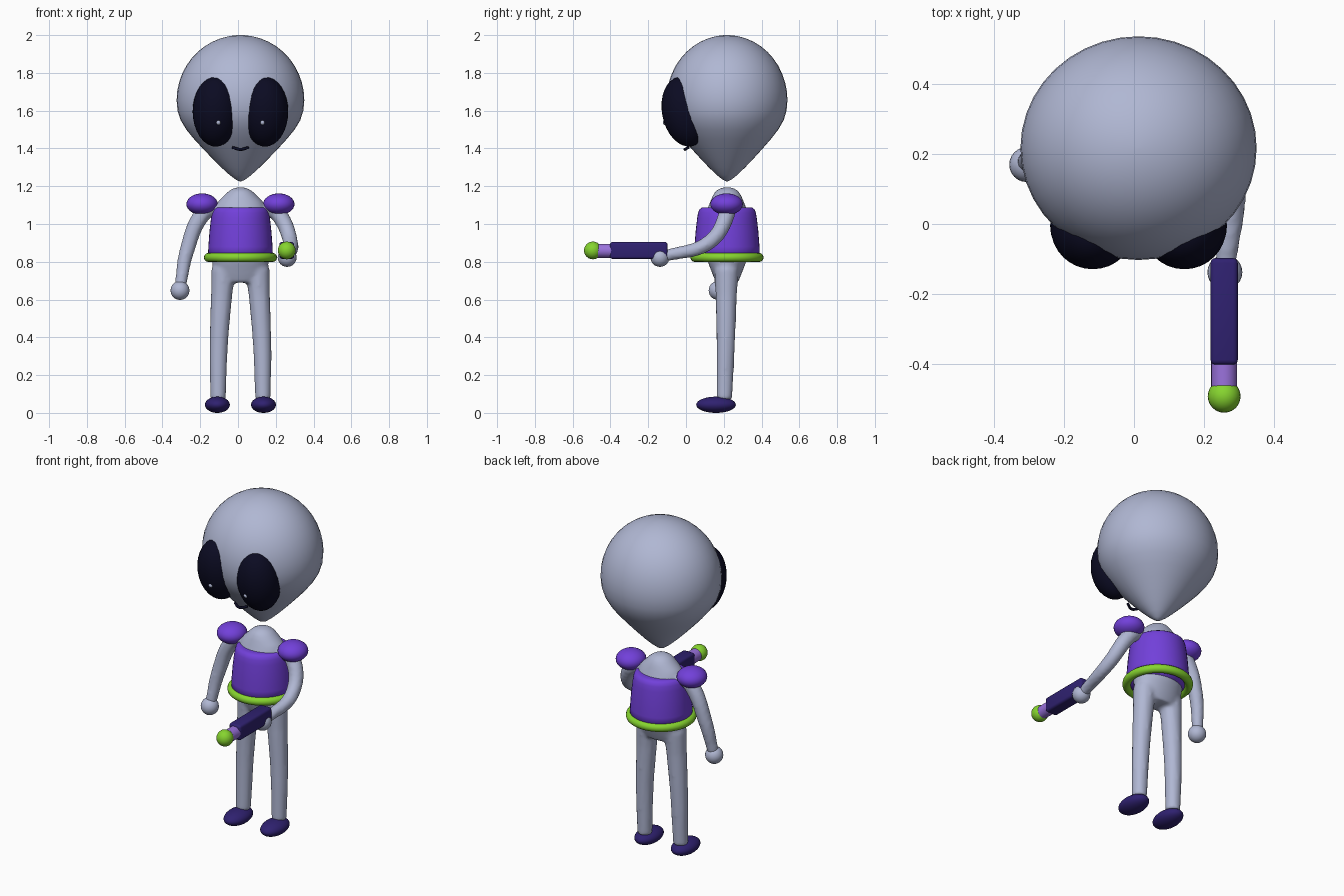
import bpy, bmesh, math
from mathutils import Matrix, Vector

if "Cube" in bpy.data.objects:
    bpy.data.objects.remove(bpy.data.objects["Cube"])

CX, CY = 0.013, 0.217          # body axis


def material(name, hex_code):
    def lin(c):
        return c / 12.92 if c <= 0.04045 else ((c + 0.055) / 1.055) ** 2.4
    rgb = [lin(int(hex_code[i:i + 2], 16) / 255) for i in (0, 2, 4)]
    m = bpy.data.materials.new(name)
    m.diffuse_color = (*rgb, 1)
    m.use_nodes = True
    m.node_tree.nodes["Principled BSDF"].inputs["Base Color"].default_value = m.diffuse_color
    return m


SKIN = material("grey_lilac", "B0B7D3")
PURPLE = material("purple", "7240DA")
GREEN = material("lime_green", "86D42F")
NAVY = material("dark_indigo", "2F2170")
BLACK = material("near_black", "0B0B22")
LILAC = material("lilac", "9A72DC")


def finish(name, bm, mat):
    bmesh.ops.recalc_face_normals(bm, faces=bm.faces)
    me = bpy.data.meshes.new(name)
    bm.to_mesh(me)
    bm.free()
    for p in me.polygons:
        p.use_smooth = True
    me.materials.append(mat)
    ob = bpy.data.objects.new(name, me)
    bpy.context.collection.objects.link(ob)
    return ob


def ellipsoid(name, loc, radii, mat, tilt=0, seg=32):
    bm = bmesh.new()
    mtx = (Matrix.Translation(loc) @ Matrix.Rotation(tilt, 4, 'X')
           @ Matrix.Diagonal((*radii, 1)))
    bmesh.ops.create_uvsphere(bm, u_segments=seg, v_segments=seg // 2, radius=1, matrix=mtx)
    return finish(name, bm, mat)


def loft(bm, rings, seg=40):
    """Closed stack of ellipses (z, rx, ry) around the body axis."""
    loops = []
    for z, rx, ry in rings:
        loops.append([bm.verts.new((CX + rx * math.cos(a), CY + ry * math.sin(a), z))
                      for a in (2 * math.pi * i / seg for i in range(seg))])
    for lo, hi in zip(loops, loops[1:]):
        for i in range(seg):
            j = (i + 1) % seg
            bm.faces.new((lo[i], lo[j], hi[j], hi[i]))
    bm.faces.new(loops[0][::-1])
    bm.faces.new(loops[-1])


def tube(bm, points):
    """Capped smooth tube through (x, y, z, radius) points."""
    cu = bpy.data.curves.new("path", 'CURVE')
    cu.dimensions = '3D'
    cu.bevel_depth = 1
    cu.bevel_resolution = 4
    cu.use_fill_caps = True
    sp = cu.splines.new('BEZIER')
    sp.bezier_points.add(len(points) - 1)
    for bp, p in zip(sp.bezier_points, points):
        bp.co, bp.radius = p[:3], p[3]
        bp.handle_left_type = bp.handle_right_type = 'AUTO'
    ob = bpy.data.objects.new("path", cu)
    bpy.context.collection.objects.link(ob)
    dg = bpy.context.evaluated_depsgraph_get()
    me = bpy.data.meshes.new_from_object(ob.evaluated_get(dg))
    bm.from_mesh(me)
    bpy.data.objects.remove(ob)
    bpy.data.meshes.remove(me)
    bmesh.ops.remove_doubles(bm, verts=bm.verts, dist=1e-5)


# Head: teardrop, round on top and pointed at the chin
bm = bmesh.new()
rings = [(1.225, .003), (1.235, .025), (1.26, .058), (1.3, .102), (1.35, .152), (1.4, .2),
         (1.45, .246), (1.5, .287), (1.55, .317), (1.6, .333)]
rings += [(1.655 + .345 * math.sin(a), .338 * math.cos(a))
          for a in (math.radians(d) for d in (0, 8, 16, 24, 32, 40, 48, 56, 64, 72, 80, 86, 89.5))]
loft(bm, [(z, r, r * .947) for z, r in rings])
finish("head", bm, SKIN)

# Eyes with small glints, mirrored about the body axis
for side, s in (("left", -1), ("right", 1)):
    ellipsoid(side + "_eye", (CX + s * .131, -.005, 1.595), (.122, .122, .187), BLACK,
              math.radians(11))
    ellipsoid(side + "_eye_glint", (CX + s * .117, -.11, 1.537), (.013, .013, .013), SKIN, seg=12)

# Mouth: small smiling arc
bm = bmesh.new()
tube(bm, [(CX - .042, .012, 1.405, .007), (CX, -.005, 1.395, .008), (CX + .042, .012, 1.405, .007)])
finish("mouth", bm, BLACK)

# Body: torso, legs and arms fused into one soft skin
bm = bmesh.new()
loft(bm, [(.69, .12, .058), (.73, .138, .075), (.8, .15, .102), (.9, .15, .12), (1.04, .14, .12),
          (1.09, .135, .1), (1.12, .118, .088), (1.15, .088, .076), (1.175, .062, .06),
          (1.19, .035, .035), (1.195, .012, .012)])
for s in (-1, 1):
    tube(bm, [(CX + s * .119, .203, .07, .042), (CX + s * .115, .21, .35, .049),
              (CX + s * .1, .213, .62, .057), (CX + s * .09, .215, .76, .066)])
tube(bm, [(-.13, .215, 1.1, .045), (-.19, .215, 1.05, .045), (-.27, .205, .86, .04),
          (-.307, .175, .66, .031)])
tube(bm, [(.156, .215, 1.1, .045), (.216, .215, 1.05, .045), (.278, .125, .905, .04),
          (.262, -.12, .828, .031)])
body = finish("body", bm, SKIN)
rm = body.modifiers.new("fuse", 'REMESH')
rm.mode = 'VOXEL'
rm.voxel_size = .011
rm.use_smooth_shade = True
sm = body.modifiers.new("soften", 'SMOOTH')
sm.factor = .5
sm.iterations = 6

# Hands
ellipsoid("left_hand", (-.307, .17, .648), (.05, .05, .05), SKIN, seg=24)
ellipsoid("right_hand", (.26, -.138, .823), (.05, .05, .05), SKIN, seg=24)

# Vest: tapered shell with a rounded top edge
bm = bmesh.new()
loft(bm, [(.815, .172, .174), (.88, .17, .172), (.96, .164, .166), (1.03, .156, .158),
          (1.06, .151, .153), (1.077, .144, .146), (1.086, .132, .134), (1.088, .118, .12)])
finish("vest", bm, PURPLE)

# Belt: torus
bm = bmesh.new()
n, m = 40, 12
grid = [[bm.verts.new((CX + (.17 + .024 * math.cos(v)) * math.cos(u),
                       CY + (.17 + .024 * math.cos(v)) * math.sin(u), .823 + .024 * math.sin(v)))
         for v in (2 * math.pi * j / m for j in range(m))]
        for u in (2 * math.pi * i / n for i in range(n))]
for i in range(n):
    for j in range(m):
        a, b = grid[i], grid[(i + 1) % n]
        bm.faces.new((a[j], b[j], b[(j + 1) % m], a[(j + 1) % m]))
finish("belt", bm, GREEN)

# Shoulder pads and shoes
for side, s in (("left", -1), ("right", 1)):
    ellipsoid(side + "_shoulder_pad", (CX + s * .203, .215, 1.105), (.083, .086, .057), PURPLE)
    ellipsoid(side + "_shoe", (CX + s * .122, .159, .043), (.066, .105, .043), NAVY)

# Blaster: rounded box, muzzle cylinder and glowing tip
bm = bmesh.new()
bmesh.ops.create_cube(bm, size=1, matrix=Matrix.Translation((.258, -.25, .86))
                      @ Matrix.Diagonal((.078, .305, .09, 1)))
bmesh.ops.bevel(bm, geom=bm.edges[:], offset=.014, segments=3, profile=.5, affect='EDGES')
gun = finish("blaster_body", bm, NAVY)
bm = bmesh.new()
bmesh.ops.create_cone(bm, cap_ends=True, segments=32, radius1=.037, radius2=.037, depth=.12,
                      matrix=Matrix.Translation((.258, -.43, .858))
                      @ Matrix.Rotation(math.pi / 2, 4, 'X'))
muzzle = finish("blaster_muzzle", bm, LILAC)
for ob in (gun, muzzle):
    bpy.ops.object.select_all(action='DESELECT')
    ob.select_set(True)
    bpy.context.view_layer.objects.active = ob
    bpy.ops.object.shade_smooth_by_angle(angle=math.radians(35))
ellipsoid("blaster_tip", (.258, -.493, .86), (.047, .047, .047), GREEN, seg=24)
